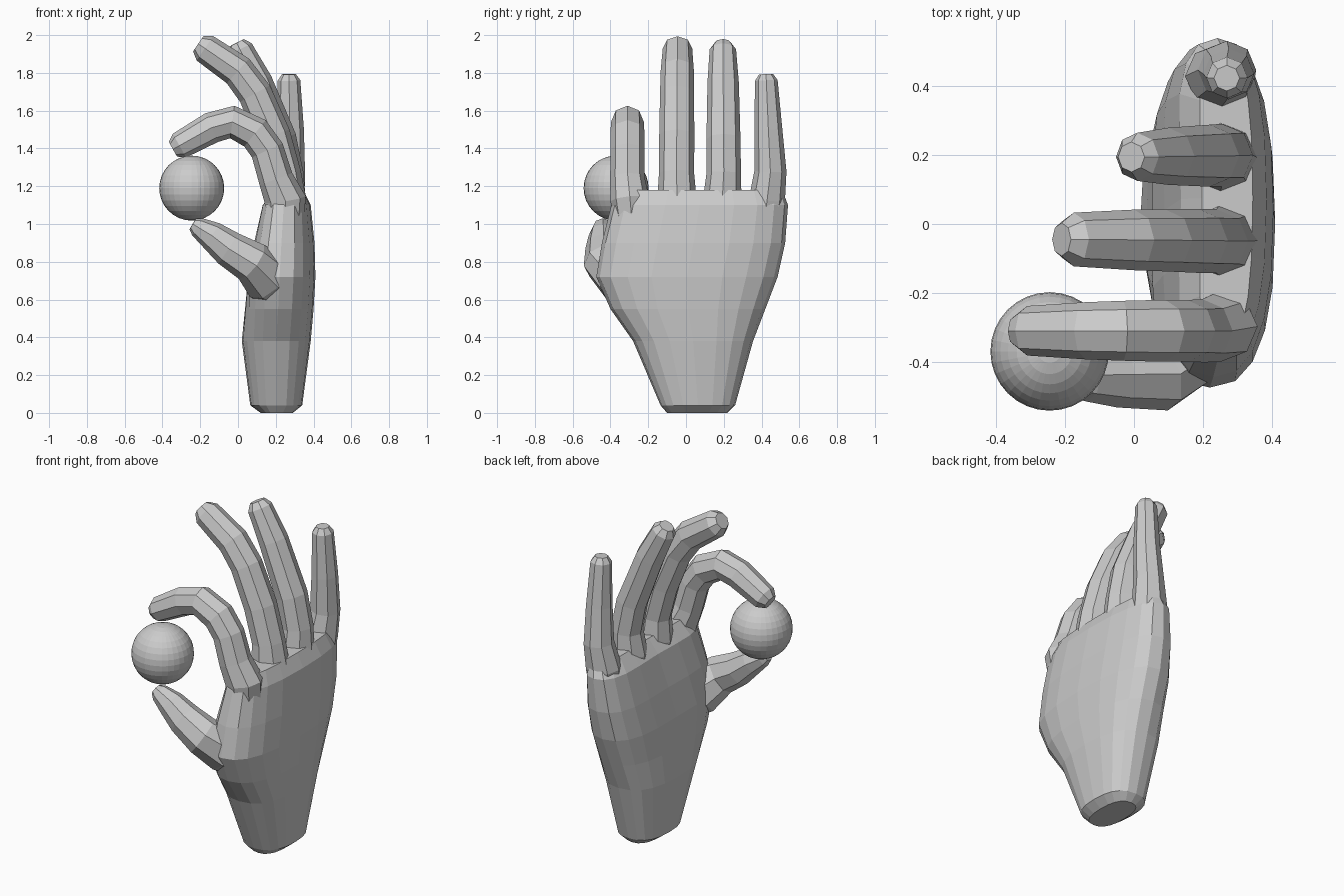
import bpy, bmesh, math
from mathutils import Vector

if "Cube" in bpy.data.objects:
    bpy.data.objects.remove(bpy.data.objects["Cube"])


def loft(name, sections, sides=8, axis=None, power=1.0, cup=0.0):
    """Skin closed rings along a path; each section is centre, half width, half depth."""
    bm = bmesh.new()
    last = len(sections) - 1
    rings = []
    for i, (centre, wide, deep) in enumerate(sections):
        t = axis or (sections[min(i + 1, last)][0] - sections[max(i - 1, 0)][0]).normalized()
        u = Vector((0, 1, 0))
        u = (u - t * u.dot(t)).normalized()
        v = t.cross(u)
        ring = []
        for k in range(sides):
            a = 2 * math.pi * k / sides
            c, d = math.cos(a), math.sin(a)
            c = math.copysign(abs(c) ** power, c)
            d = math.copysign(abs(d) ** power, d)
            if d > 0:  # hollow of the palm
                d *= 1 - cup * (1 - c * c) ** 2 * max(0, i - 2) / last
            ring.append(bm.verts.new(centre + u * c * wide + v * d * deep))
        rings.append(ring)
    for r, q in zip(rings, rings[1:]):
        for k in range(sides):
            n = (k + 1) % sides
            bm.faces.new((r[k], r[n], q[n], q[k]))
    bm.faces.new(rings[0])
    bm.faces.new(rings[-1])
    bmesh.ops.recalc_face_normals(bm, faces=bm.faces)
    mesh = bpy.data.meshes.new(name)
    bm.to_mesh(mesh)
    bm.free()
    ob = bpy.data.objects.new(name, mesh)
    bpy.context.collection.objects.link(ob)
    return ob


def digit(name, y_base, y_tip, path, thumb=False):
    """Tube through (x, z, radius) points, with a flared root and a rounded tip by rule."""
    n = len(path) - 1
    secs = [(Vector((x, y_base + (y_tip - y_base) * i / n, z)), r, r)
            for i, (x, z, r) in enumerate(path)]
    first, r = secs[0][0], secs[0][1]
    if thumb:
        step = Vector((0.09, 0.085, -0.085))
        roots = [(first + step * 2.2, r * 0.8, r * 0.8), (first + step, r * 1.15, r * 1.25)]
    else:
        # roots sit just under the knuckle line and lean to the middle of the hand
        roots = [(Vector((0.25, y_base * 0.9, 0.93)), r * 0.9, r),
                 (Vector((0.25, y_base * 0.96, 1.13)), r * 1.12, r * 1.2)]
    end, r = secs[-1][0], secs[-1][1]
    cap = end + (end - secs[-2][0]).normalized() * r * 0.55
    return loft(name, roots + secs + [(cap, r * 0.62, r * 0.62)])


# Palm and wrist: z, y range, x range
outline = [
    (0.00, -0.10, 0.22, 0.12, 0.29),
    (0.04, -0.135, 0.26, 0.065, 0.34),
    (0.38, -0.28, 0.355, 0.02, 0.385),
    (0.55, -0.40, 0.42, 0.025, 0.40),
    (0.72, -0.475, 0.485, 0.03, 0.41),
    (0.90, -0.445, 0.525, 0.055, 0.405),
    (1.10, -0.395, 0.54, 0.10, 0.385),
    (1.18, -0.36, 0.51, 0.17, 0.345),
]
hand = loft("hand",
            [(Vector(((c + d) / 2, (a + b) / 2, z)), (b - a) / 2, (d - c) / 2)
             for z, a, b, c, d in outline],
            sides=20, axis=Vector((0, 0, 1)), power=0.8, cup=0.45)

# Fingers and thumb, knuckle to tip
digits = [
    digit("index_finger", -0.31, -0.31, [
        (0.20, 1.24, 0.092), (0.155, 1.39, 0.089), (0.09, 1.48, 0.09),
        (-0.03, 1.54, 0.087), (-0.14, 1.51, 0.083), (-0.31, 1.415, 0.072)]),
    digit("middle_finger", -0.05, -0.045, [
        (0.24, 1.27, 0.093), (0.185, 1.47, 0.093), (0.09, 1.69, 0.09),
        (0.0, 1.81, 0.088), (-0.175, 1.93, 0.078)]),
    digit("ring_finger", 0.20, 0.195, [
        (0.255, 1.27, 0.091), (0.22, 1.45, 0.09), (0.1, 1.75, 0.083), (0.01, 1.925, 0.07)]),
    digit("little_finger", 0.447, 0.425, [
        (0.27, 1.28, 0.085), (0.275, 1.5, 0.074), (0.27, 1.76, 0.06)]),
    digit("thumb", -0.435, -0.44, [
        (0.07, 0.80, 0.112), (-0.05, 0.87, 0.096), (-0.14, 0.94, 0.077),
        (-0.215, 0.985, 0.053)], thumb=True),
]

# Join them into one skin
bpy.context.view_layer.objects.active = hand
for part in digits:
    mod = hand.modifiers.new(part.name, "BOOLEAN")
    mod.operation = "UNION"
    mod.solver = "EXACT"
    mod.object = part
    bpy.ops.object.modifier_apply(modifier=mod.name)
    bpy.data.objects.remove(part)

# Ball pinched between thumb and index finger
bpy.ops.mesh.primitive_uv_sphere_add(segments=32, ring_count=16, radius=0.172,
                                     location=(-0.245, -0.37, 1.19))
bpy.context.object.name = "ball"
